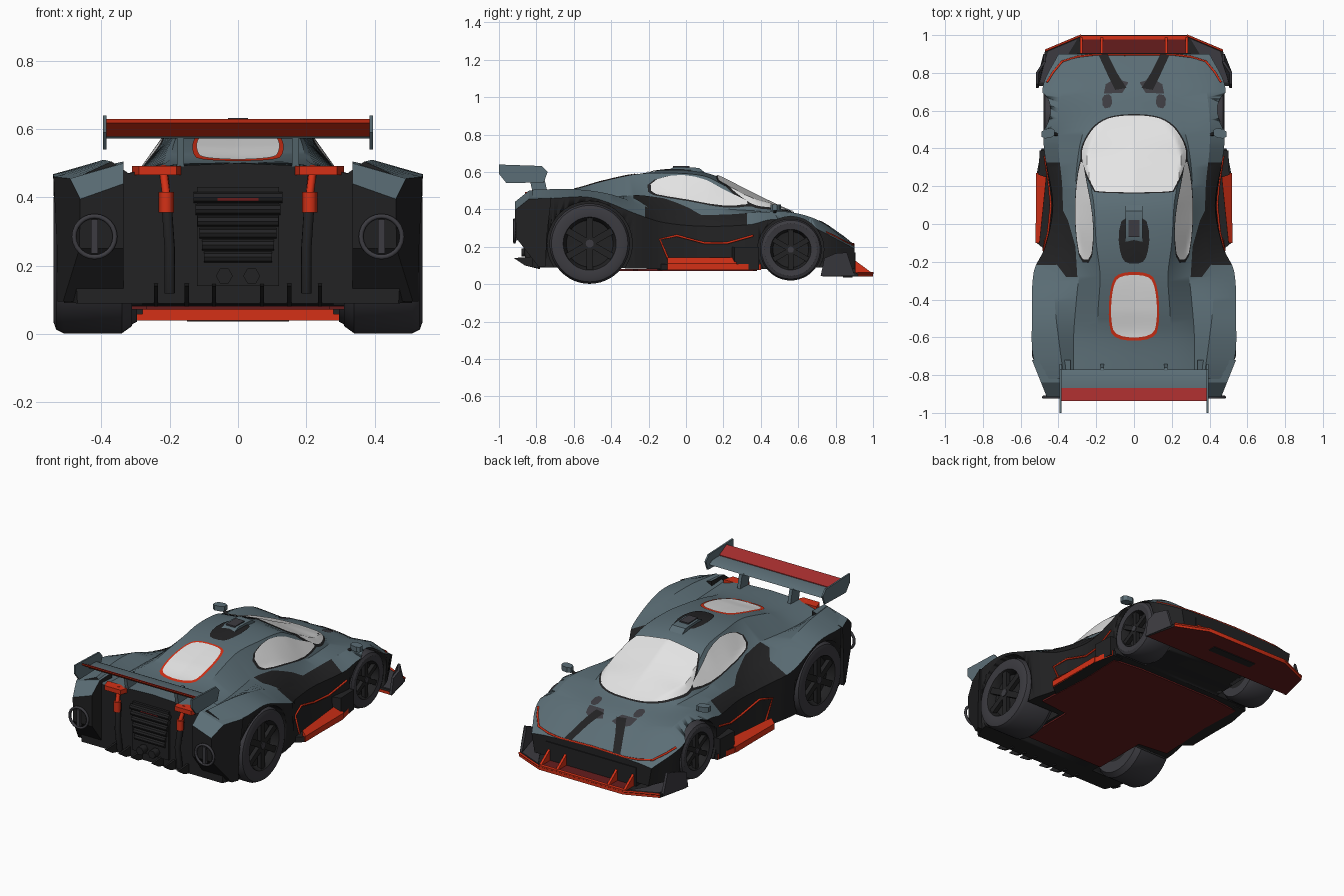
import bpy, bmesh, math
from mathutils import Matrix, Vector

if "Cube" in bpy.data.objects:
    bpy.data.objects.remove(bpy.data.objects["Cube"])


def material(name, r, g, b):
    mat = bpy.data.materials.new(name)
    mat.use_nodes = True
    mat.diffuse_color = (r, g, b, 1)
    mat.node_tree.nodes["Principled BSDF"].inputs["Base Color"].default_value = (r, g, b, 1)
    return mat


PAINT = material("slate blue paint", .105, .155, .18)
BLACK = material("black carbon", .016, .016, .017)
RUBBER = material("dark grey rubber", .045, .044, .052)
GLASS = material("white glass", .78, .78, .78)
RED = material("bright red", .66, .03, .008)
CRIMSON = material("deep red", .36, .025, .025)
MAROON = material("dark maroon", .13, .012, .012)


def make(name, bm, mats, mirror=False, rule=None, recalc=True):
    if recalc:
        bmesh.ops.recalc_face_normals(bm, faces=bm.faces)
    bm.normal_update()
    if rule:
        for f in bm.faces:
            f.material_index = rule(f)
    mesh = bpy.data.meshes.new(name)
    bm.to_mesh(mesh)
    bm.free()
    for m in mats:
        mesh.materials.append(m)
    ob = bpy.data.objects.new(name, mesh)
    bpy.context.collection.objects.link(ob)
    bpy.ops.object.select_all(action='DESELECT')
    ob.select_set(True)
    bpy.context.view_layer.objects.active = ob
    bpy.ops.object.shade_smooth_by_angle(angle=math.radians(30))
    if mirror:
        ob.modifiers.new("mirror", 'MIRROR')
    return ob


def prism(name, axis, pts, lo, hi, mats, mirror=False, rule=None, tweak=None):
    """Extrude a flat outline along one axis."""
    place = {'x': lambda a, b, d: (d, a, b), 'y': lambda a, b, d: (a, d, b),
             'z': lambda a, b, d: (a, b, d)}[axis]
    bm = bmesh.new()
    ends = [[bm.verts.new(place(a, b, d)) for a, b in pts] for d in (lo, hi)]
    for ring in ends:
        bm.faces.new(ring)
    for i in range(len(pts)):
        j = (i + 1) % len(pts)
        bm.faces.new((ends[0][i], ends[0][j], ends[1][j], ends[1][i]))
    if tweak:
        for v in bm.verts:
            tweak(v.co)
    return make(name, bm, mats, mirror, rule)


def box(name, x, y, z, mat, mirror=False):
    return prism(name, 'z', [(x[0], y[0]), (x[1], y[0]), (x[1], y[1]), (x[0], y[1])], *z, [mat], mirror)


def circle(cy, cz, r, n=48):
    return [(cy + r * math.cos(k * math.tau / n), cz + r * math.sin(k * math.tau / n)) for k in range(n)]


def tube(name, pts, radius, mat, closed=False):
    cu = bpy.data.curves.new(name, 'CURVE')
    cu.dimensions = '3D'
    cu.bevel_depth, cu.bevel_resolution, cu.use_fill_caps = radius, 1, True
    sp = cu.splines.new('POLY')
    sp.points.add(len(pts) - 1)
    for p, co in zip(sp.points, pts):
        p.co = (*co, 1)
    sp.use_cyclic_u = closed
    cu.materials.append(mat)
    ob = bpy.data.objects.new(name, cu)
    bpy.context.collection.objects.link(ob)
    ob.modifiers.new("mirror", 'MIRROR')


# Body rails running tail to nose, as (y, x, z)
SPINE = [(-.82, 0, .5), (-.6, 0, .505), (-.45, 0, .545), (-.27, 0, .585), (-.1, 0, .612), (.05, 0, .607),
         (.17, 0, .575), (.35, 0, .485), (.56, 0, .387), (.72, 0, .335), (.84, 0, .26), (.9, 0, .21)]
ROOF = [(-.82, .24, .49), (-.6, .2, .51), (-.45, .19, .55), (-.27, .18, .588), (-.1, .2, .595), (.1, .212, .578),
        (.2, .228, .53), (.35, .25, .455), (.45, .22, .425), (.56, .16, .383), (.72, .15, .33), (.9, .15, .208)]
SILL = [(-.82, .32, .47), (-.6, .32, .46), (-.35, .3, .47), (-.18, .28, .48), (0, .305, .45),
        (.2, .31, .405), (.4, .29, .39), (.56, .25, .365), (.72, .23, .32), (.9, .22, .205)]
CREST = [(-.82, .37, .505), (-.6, .4, .508), (-.4, .42, .48), (-.2, .41, .41), (0, .38, .375), (.2, .38, .372),
         (.4, .4, .385), (.56, .4, .385), (.72, .38, .335), (.9, .32, .2)]
EDGE = [(-.82, .49, .45), (-.7, .535, .46), (-.5, .54, .462), (-.25, .53, .37), (-.12, .47, .33), (.1, .43, .31),
        (.35, .47, .32), (.45, .48, .345), (.6, .48, .34), (.74, .48, .275), (.9, .4, .19)]
BASE = [(-.82, .47, .09), (-.7, .51, .09), (-.3, .51, .085), (-.1, .47, .08), (.1, .45, .08), (.35, .47, .08),
        (.72, .47, .09), (.9, .38, .08)]
RAILS = [SPINE, ROOF, SILL, CREST, EDGE, BASE]


def at(rail, y):
    """Smooth (x, z) of a rail at y."""
    y = min(max(y, rail[0][0]), rail[-1][0])
    i = next(k for k in range(len(rail) - 1) if y <= rail[k + 1][0])
    a, b, p, n = rail[i], rail[i + 1], rail[max(i - 1, 0)], rail[min(i + 2, len(rail) - 1)]
    h = b[0] - a[0]
    t = (y - a[0]) / h
    out = []
    for j in (1, 2):
        m, q = (b[j] - p[j]) / (b[0] - p[0]) * h, (n[j] - a[j]) / (n[0] - a[0]) * h
        d = b[j] - a[j]
        out.append(a[j] + t * (m + t * (3 * d - 2 * m - q + t * (m + q - 2 * d))))
    return out


def height(x, y):
    pts = [at(r, y) for r in RAILS[:-1]]
    for (xa, za), (xb, zb) in zip(pts, pts[1:]):
        if abs(x) <= xb:
            return za + (zb - za) * (abs(x) - xa) / (xb - xa)
    return pts[-1][1]


def side(y, z):
    (xa, za), (xb, zb) = at(EDGE, y), at(BASE, y)
    return xa + (xb - xa) * (z - za) / (zb - za) + .002


def rounded(pts, times=2):
    for _ in range(times):
        pairs = list(zip(pts, pts[1:] + pts[:1]))
        pts = [tuple(u + (v - u) * f for u, v in zip(p, q)) for p, q in pairs for f in (.25, .75)]
    return pts


def drape(name, pts, mat, lift, grow=1, both=False):
    """Thin plate laid over the body from an (x, y) outline."""
    mx, my = (sum(c) / len(pts) for c in zip(*pts))
    bm = bmesh.new()
    bm.faces.new([bm.verts.new((mx + (x - mx) * grow, my + (y - my) * grow, 0)) for x, y in pts])
    for axis in (Vector((1, 0, 0)), Vector((0, 1, 0))):
        for k in range(-80, 81):
            bmesh.ops.bisect_plane(bm, geom=bm.verts[:] + bm.edges[:] + bm.faces[:],
                                   plane_co=axis * k * .0125, plane_no=axis)
    for v in bm.verts:
        v.co.z = height(v.co.x, v.co.y) + lift
    bm.normal_update()
    for f in bm.faces:
        if f.normal.z < 0:
            f.normal_flip()
    make(name, bm, [mat], both, recalc=False)


# Body shell lofted over the rails
bm = bmesh.new()
rings = []
for k in range(61):
    y = -.82 + 1.72 * k / 60
    half = [at(r, y) for r in RAILS]
    ring = [(-x, z) for x, z in half[:0:-1]] + half
    rings.append([bm.verts.new((x, y, z)) for x, z in ring])
for a, b in zip(rings, rings[1:]):
    for i in range(len(a)):
        j = (i + 1) % len(a)
        f = bm.faces.new((a[i], a[j], b[j], b[i]))
        flank = i in (1, 8) and -.22 < a[0].co.y < .3
        f.material_index = int(i in (0, 9, 10) or flank)
for ring in (rings[0], rings[-1]):
    bm.faces.new(ring).material_index = 1
body = make("body_shell", bm, [PAINT, BLACK])

# Wheels and their arches: (name, y, z, radius, inner x, outer x)
for name, cy, cz, r, xi, xo in (("rear", -.515, .217, .215, .31, .54), ("front", .56, .185, .165, .295, .478)):
    cutter = prism("arch_cutter", 'x', circle(cy, cz, r + .012), xi - .03, .7, [PAINT, BLACK], True, lambda f: 1)
    cut = body.modifiers.new("arch", 'BOOLEAN')
    cut.operation, cut.solver, cut.object = 'DIFFERENCE', 'EXACT', cutter
    bpy.context.view_layer.objects.active = body
    bpy.ops.object.modifier_apply(modifier=cut.name)
    bpy.data.objects.remove(cutter)
    tyre = [(xi, .6), (xi, .9), (xi + .03, 1), (xo - .03, 1), (xo - .008, .95), (xo, .85), (xo - .005, .66)]
    rim = [(xo - .005, .67), (xo - .02, .62), (xo - .05, .58), (xo - .06, 0)]
    back = [(xi, .62), (xi + .01, 0)]
    for part, prof, mat in (("tyre", tyre, RUBBER), ("rim", rim, BLACK), ("wheel_back", back, BLACK)):
        bm = bmesh.new()
        vs = [bm.verts.new((x, cy, cz + q * r)) for x, q in prof]
        es = [bm.edges.new(e) for e in zip(vs, vs[1:])]
        bmesh.ops.spin(bm, geom=vs + es, cent=(0, cy, cz), axis=(1, 0, 0), angle=math.tau, steps=48)
        bmesh.ops.remove_doubles(bm, verts=bm.verts, dist=.0002)
        make(f"{name}_{part}", bm, [mat], True)
    bm = bmesh.new()
    for k in range(6):
        spin = Matrix.Translation((xo - .025, cy, cz)) @ Matrix.Rotation(k * math.tau / 6, 4, 'X')
        size = Matrix.Translation((0, 0, .34 * r)) @ Matrix.Diagonal((.025, .17 * r, .62 * r, 1))
        bmesh.ops.create_cube(bm, size=1, matrix=spin @ size)
    make(f"{name}_spokes", bm, [BLACK], True)
    prism(f"{name}_hub", 'x', circle(cy, cz, r * .1, 12), xo - .05, xo - .008, [RUBBER], True)

# Glass with dark or red surrounds
mirror_x = lambda pts: pts + [(-x, y) for x, y in reversed(pts)]
screen = rounded(mirror_x([(.1, .575), (.2, .53), (.262, .44), (.282, .36), (.25, .26), (.213, .19), (.2, .168)]))
door_glass = rounded([(.275, .36), (.252, .22), (.224, .08), (.214, -.05), (.228, -.19), (.285, -.185),
                      (.306, -.06), (.312, .08), (.302, .24)], 1)
hatch = rounded(mirror_x([(.08, -.27), (.115, -.34), (.125, -.5), (.1, -.6)]))
drape("windscreen_surround", screen, BLACK, .004, 1.03)
drape("windscreen", screen, GLASS, .009)
drape("side_window_surround", door_glass, BLACK, .003, 1.07, True)
drape("side_window", door_glass, GLASS, .008, 1, True)
drape("rear_window_rim", hatch, RED, .003, 1.1)
drape("rear_window", hatch, GLASS, .006)

# Roof scoop, bonnet vents and dark flank panels
drape("roof_vent", rounded(mirror_x([(.06, .04), (.085, -.06), (.07, -.17), (.04, -.21)]), 1), BLACK, .004)
prism("roof_scoop", 'x', [(.1, .598), (.07, .622), (-.06, .628), (-.1, .61)], -.045, .045, [PAINT])
box("scoop_mouth", (-.03, .03), (-.07, .02), (.62, .632), RUBBER)
drape("bonnet_vent", [(.04, .72), (.1, .71), (.13, .77), (.19, .9), (.14, .9), (.09, .8)], BLACK, .005, 1, True)
drape("bonnet_shade", [(.03, .75), (.06, .695), (.16, .69), (.15, .74), (.1, .77)], RUBBER, .003, 1, True)
drape("bonnet_patch", rounded([(.115, .62), (.165, .61), (.17, .68), (.12, .69)], 1), RUBBER, .004, 1, True)
drape("flank_panel", [(.3, -.28), (.36, -.28), (.42, -.2), (.39, .1), (.35, .02), (.31, -.12)], BLACK, .004, 1, True)

# Red pinstripes
tube("nose_stripe", [(x, y, height(x, y)) for x, y in ((0, .895), (.22, .895), (.3, .885), (.38, .86), (.43, .8), (.46, .75))], .006, RED)
tube("door_stripe", [(side(y, z), y, z) for y, z in ((-.08, .1), (-.14, .24), (-.05, .26), (.1, .22), (.22, .22), (.36, .26))], .006, RED)

# Floor and side skirts, with a red wedge sloping down to the front
prism("floor", 'z', mirror_x([(.27, .38), (.45, .36), (.44, .1), (.46, -.26), (.27, -.28), (.27, -.62)]), .072, .082, [MAROON])
prism("side_skirt", 'z', [(.42, -.18), (.515, -.1), (.518, .25), (.49, .4), (.42, .4)], .075, .108, [BLACK, RED], True,
      lambda f: int(f.normal.x > .9))
prism("skirt_wedge", 'z', [(.462, .27), (.518, .27), (.521, -.1), (.5, -.1)], .078, .112, [RED], True,
      tweak=lambda c: setattr(c, 'z', c.z + .03 * (c.z > .1 and c.x < .51)))
prism("skirt_fin", 'z', [(.44, .24), (.505, .26), (.5, .39), (.45, .39)], .08, .2, [BLACK], True)

# Nose: splitter, grille fins and corner winglets
prism("splitter", 'z', mirror_x([(.28, 1), (.47, .92), (.515, .73), (.28, .73)]), .04, .058, [BLACK, MAROON, RED],
      rule=lambda f: 2 if abs(f.normal.y) > .8 else int(f.normal.z < -.5))
box("splitter_slot", (-.15, .15), (.84, .89), (.036, .042), BLACK)
box("splitter_lip", (-.28, .28), (.73, .76), (.042, .075), RED)
box("splitter_strip", (-.28, .28), (.978, .999), (.052, .066), RED)
box("grille_floor", (-.28, .28), (.89, .98), (.05, .062), MAROON)
box("grille_block", (-.3, .3), (.84, .905), (.05, .17), BLACK)
for x in (.17, .28):
    prism("grille_fin", 'x', [(.88, .14), (.9, .13), (.995, .06), (.88, .055)], x - .007, x + .007, [RED], True)
prism("corner_panel", 'z', [(.3, .978), (.455, .912), (.5, .75), (.4, .75), (.36, .88)], .055, .064, [RUBBER], True)
tube("corner_stripe", [(.28, .998, .06), (.47, .918, .06)], .006, RED)
prism("winglet", 'x', [(.72, .045), (.74, .14), (.8, .165), (.86, .17), (.9, .05)], .485, .5, [RUBBER], True,
      tweak=lambda c: setattr(c, 'x', c.x + (.02 if c.y < .83 else -.02)))

# Door mirrors
prism("door_mirror", 'z', rounded([(.42, .46), (.49, .45), (.49, .5), (.42, .51)], 1), .395, .425, [PAINT], True)
tube("mirror_stalk", [(.39, .47, .37), (.44, .48, .405)], .009, BLACK)


# Rear corners with round lamps
def taper(c):
    if c.x > .5:
        c.x -= .4 * max(0, -.72 - c.y)
        c.z -= .045 * (c.z > .42)


prism("rear_corner", 'x', [(-.72, .505), (-.84, .5), (-.915, .44), (-.91, .25), (-.79, .095), (-.75, .095), (-.745, .25)],
      .335, .54, [PAINT, BLACK], True, lambda f: int(f.normal.z < .3), taper)
tube("lamp_ring", [(.42 + a, -.917, b) for a, b in circle(0, .285, .06, 24)], .008, RUBBER, True)
box("lamp_bar", (.41, .43), (-.925, -.9), (.235, .335), RUBBER, True)

# Exposed engine, struts and diffuser
for k in range(6):
    w = .13 - .006 * k
    prism("engine_louvre", 'x', circle(-.835, .4 - .035 * k, .016, 8), -w, w, [BLACK])
box("engine_block", (-.12, .12), (-.835, -.8), (.14, .43), BLACK)
box("engine_cap", (-.06, .06), (-.85, -.81), (.39, .4), MAROON)
tube("exhaust", [(.04, -.8, .17), (.04, -.88, .17)], .025, BLACK)
tube("side_pipe", [(.21, -.84, .4), (.2, -.86, .25), (.2, -.84, .12)], .017, BLACK)
tube("red_strut", [(.21, -.85, .355), (.21, -.85, .415)], .022, RED)
tube("strut_rod", [(.21, -.85, .41), (.22, -.82, .49)], .013, RED)
prism("tail_strip", 'z', [(.16, -.8), (.31, -.8), (.29, -.86), (.18, -.86)], .465, .492, [RED], True)
for x in (.07, .15, .24):
    prism("diffuser_fin", 'x', [(-.78, .15), (-.92, .14), (-.86, .1), (-.78, .08)], x - .006, x + .006, [BLACK], True)

# Rear wing
prism("wing_plane", 'x', [(-.77, .572), (-.87, .574), (-.875, .59), (-.8, .588)], -.39, .39, [PAINT])
prism("wing_flap", 'x', [(-.868, .576), (-.935, .618), (-.938, .63), (-.868, .594)], -.385, .385, [CRIMSON, RED],
      rule=lambda f: int(f.normal.y < -.3 and f.normal.z < .5))
prism("wing_end_plate", 'x', [(-1, .64), (-.77, .632), (-.74, .6), (-.76, .545), (-.96, .54), (-1, .59)], .385, .395, [PAINT], True)
prism("wing_support", 'x', [(-.74, .49), (-.76, .575), (-.84, .58), (-.82, .49)], .158, .178, [PAINT], True)
